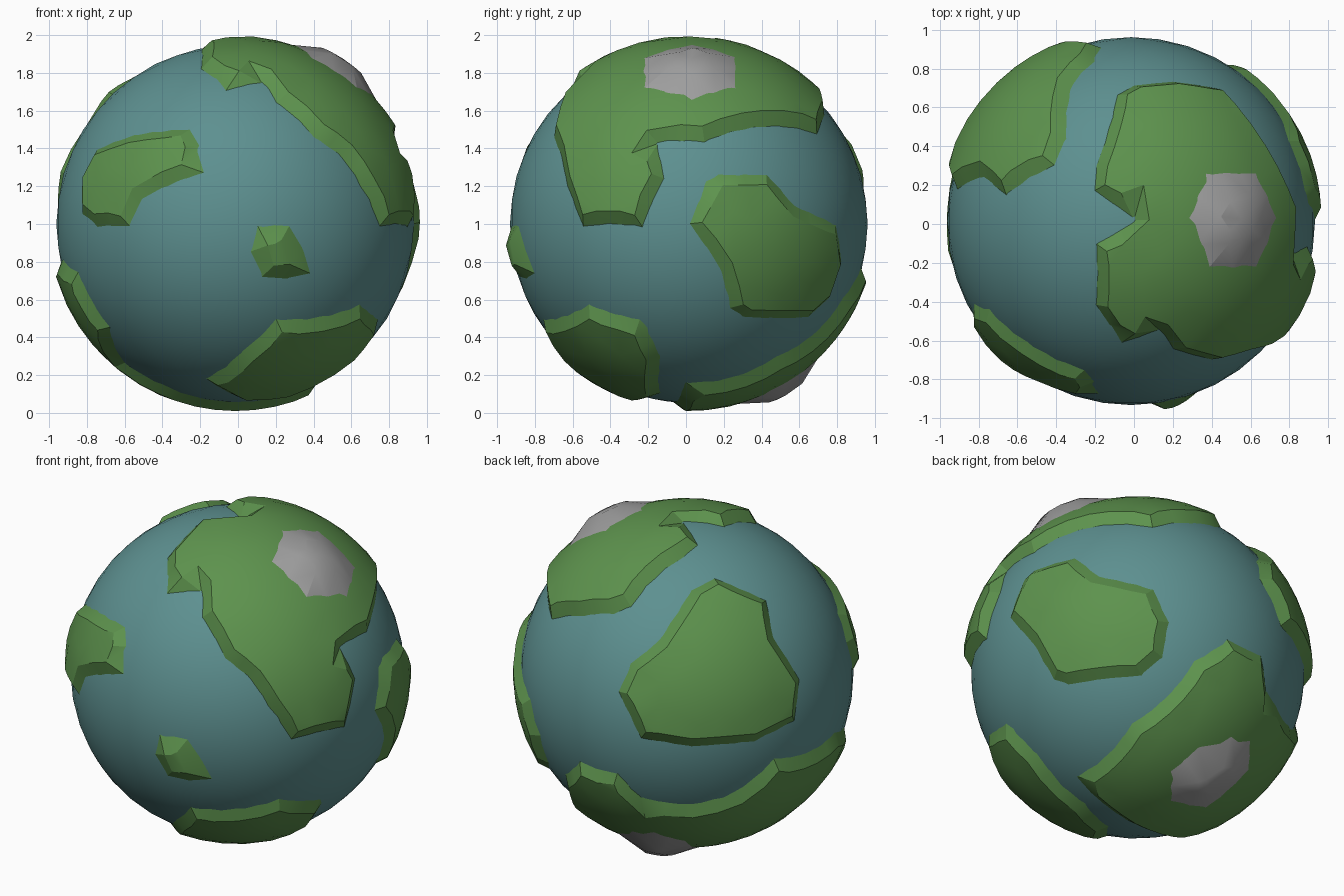
import bpy, bmesh, math
from mathutils import Vector
from mathutils.geometry import delaunay_2d_cdt

cube = bpy.data.objects.get("Cube")
if cube:
    bpy.data.objects.remove(cube)

CENTRE = Vector((-0.015, 0.015, 1.0))
SEA = 0.945          # ocean radius
LAND = 0.985         # usual land radius


def material(name, rgb):
    m = bpy.data.materials.new(name)
    m.use_nodes = True
    colour = (*rgb, 1.0)
    m.diffuse_color = colour
    m.node_tree.nodes["Principled BSDF"].inputs["Base Color"].default_value = colour
    return m


ocean_blue = material("ocean_blue", (0.11, 0.28, 0.28))
land_green = material("land_green", (0.11, 0.29, 0.075))
rock_grey = material("rock_grey", (0.34, 0.34, 0.34))


def finish(bm, name, mat, sharp):
    mesh = bpy.data.meshes.new(name)
    bm.to_mesh(mesh)
    bm.free()
    mesh.materials.append(mat)
    obj = bpy.data.objects.new(name, mesh)
    obj.location = CENTRE
    bpy.context.collection.objects.link(obj)
    bpy.ops.object.select_all(action='DESELECT')
    obj.select_set(True)
    bpy.context.view_layer.objects.active = obj
    bpy.ops.object.shade_smooth_by_angle(angle=math.radians(sharp))
    return obj


def side(azimuth, elevation):
    """Return a function placing flat outline points on the globe from one side."""
    a, e = math.radians(azimuth), math.radians(elevation)
    h = Vector((math.sin(a), -math.cos(a), 0))
    right = Vector((math.cos(a), math.sin(a), 0))
    up = Vector((0, 0, math.cos(e))) - h * math.sin(e)
    out = h * math.cos(e) + Vector((0, 0, math.sin(e)))
    middle = CENTRE - Vector((0, 0, 1))

    def place(*points, radius=SEA + 0.005):
        dirs = []
        for u, v in points:
            u, v = u - middle.dot(right), v - middle.dot(up)
            w = math.sqrt(max(0, radius ** 2 - u * u - v * v))
            dirs.append((right * u + up * v + out * w).normalized())
        return dirs
    return place


front, flank = side(0, 0), side(90, 0)
above, below = side(0, 90), side(0, -90)
rear_left, rear_under = side(215, 25), side(145, -25)


def edge_distance(p, loop):
    best = 9.0
    for a, b in zip(loop, loop[1:] + loop[:1]):
        t = max(0, min(1, (p - a).dot(b - a) / (b - a).length_squared))
        best = min(best, (p - a.lerp(b, t)).length)
    return best


def inside(p, loop):
    hit = False
    for a, b in zip(loop, loop[1:] + loop[:1]):
        if (a.y > p.y) != (b.y > p.y):
            if p.x < a.x + (b.x - a.x) * (p.y - a.y) / (b.y - a.y):
                hit = not hit
    return hit


def patch(name, dirs, mat, low=SEA - 0.004, high=LAND, rim=0.075, step=0.13):
    """Raised plateau with a bevelled rim, following an outline on the globe."""
    n = sum(dirs, Vector()).normalized()
    e1 = n.orthogonal().normalized()
    e2 = n.cross(e1)

    # flatten the outline around its middle
    corners = []
    for d in dirs:
        t = Vector((d.dot(e1), d.dot(e2)))
        corners.append(t.normalized() * n.angle(d))
    area = sum(a.cross(b) for a, b in zip(corners, corners[1:] + corners[:1]))
    if area < 0:
        corners.reverse()
    loop = []
    for a, b in zip(corners, corners[1:] + corners[:1]):
        k = max(1, round((b - a).length / step))
        loop += [a.lerp(b, i / k) for i in range(k)]

    # rim points, then a staggered grid over the plateau
    points = list(loop)
    count = len(loop)
    for i, p in enumerate(loop):
        t = (loop[(i + 1) % count] - loop[i - 1]).normalized()
        q = p + Vector((-t.y, t.x)) * rim * 1.05
        near = all((q - o).length > step * 0.3 for o in points[count:])
        if near and inside(q, loop) and edge_distance(q, loop) > rim * 0.8:
            points.append(q)
    reach = int(2 / step)
    for j in range(-reach, reach + 1):
        for i in range(-reach, reach + 1):
            q = Vector(((i + (j % 2) / 2) * step, j * step * 0.87))
            if inside(q, loop) and edge_distance(q, loop) > rim + step * 0.5:
                points.append(q)
    flat, _, faces, *_ = delaunay_2d_cdt(points, [], [list(range(count))], 1, 1e-5)

    bm = bmesh.new()
    verts = []
    for p in flat:
        a = p.length
        t = (e1 * p.x + e2 * p.y).normalized()
        r = low + (high - low) * min(1, edge_distance(p, loop) / rim)
        verts.append(bm.verts.new((n * math.cos(a) + t * math.sin(a)) * r))
    for f in faces:
        face = bm.faces.new([verts[i] for i in f])
        face.normal_update()
        if face.normal.dot(face.calc_center_median()) < 0:
            face.normal_flip()
    return finish(bm, name, mat, 22)


# ocean globe
bm = bmesh.new()
bmesh.ops.create_icosphere(bm, subdivisions=4, radius=SEA + 0.002)
finish(bm, "ocean", ocean_blue, 40)

# large northern continent with a leg reaching to the equator
patch("north_continent",
      above((0, .02), (-.2, -.1), (-.2, -.42), (-.07, -.62), (.13, -.55), (.2, -.65))
      + front((.4, .46), (.55, .35), (.65, .2), (.75, -.02))
      + flank((-.23, -.02), (-.11, .24), (-.15, .43), (.1, .43), (.7, .47))
      + above((.2, .74), (0, .72), (-.09, .67), (-.2, .3), (-.21, .17)),
      land_green, high=0.997)

# rear left continent
patch("rear_continent",
      rear_left((.16, .54), (.46, .41), (.5, .2), (.65, -.04), (.62, -.28), (.39, -.4),
                (.03, -.43), (-.26, -.38), (-.39, -.11), (-.32, .05), (-.16, .18), (.03, .47)),
      land_green, high=0.995)

# side continent
patch("side_continent",
      flank((.1, .23), (.17, .27), (.43, .27), (.58, .1), (.8, 0), (.83, -.2), (.76, -.4),
            (.65, -.5), (.3, -.5), (.23, -.45), (.17, -.23), (.01, 0)),
      land_green)

# lower front continent
patch("lower_front_continent",
      front((-.18, -.82), (.02, -.67), (.2, -.5), (.65, -.42), (.75, -.5))
      + flank((-.2, -.55), (-.13, -.7))
      + below((.25, .13), (0, .22)),
      land_green)

# upper front left continent
patch("upper_front_continent",
      front((-.83, .25), (-.75, .4), (-.55, .48), (-.25, .51), (-.2, .42), (-.17, .27),
            (-.37, .2), (-.5, .13), (-.57, -.02), (-.75, -.02), (-.83, .05)),
      land_green)

# southern continent curling from the back round to the front left
patch("south_continent",
      rear_under((-.36, -.66), (-.07, -.37), (.27, 0), (.46, .14), (.67, .07), (.71, -.12))
      + rear_left((.03, -.75), (.28, -.68), (.5, -.49), (.85, -.34))
      + front((-.85, -.25), (-.78, -.4), (-.68, -.55))
      + below((-.6, .1), (-.4, .14), (0, .07), (.3, .03)),
      land_green, high=0.99)

# small hilly island
patch("island",
      front((0, -.02), (.1, 0), (.28, 0), (.36, -.13), (.4, -.27), (.26, -.3), (.12, -.29),
            (.06, -.15)),
      land_green, high=0.99, rim=0.1)

# mountains
patch("north_mountain",
      above((.35, .28), (.63, .28), (.74, .03), (.63, -.24), (.37, -.24), (.26, .03),
            radius=LAND),
      rock_grey, low=0.99, high=1.045, rim=0.17)
patch("south_mountain",
      rear_under((.16, -.62), (.38, -.38), (.63, -.41), (.64, -.57), (.4, -.8), (.18, -.78),
                 radius=LAND),
      rock_grey, low=0.985, high=1.045, rim=0.17)
